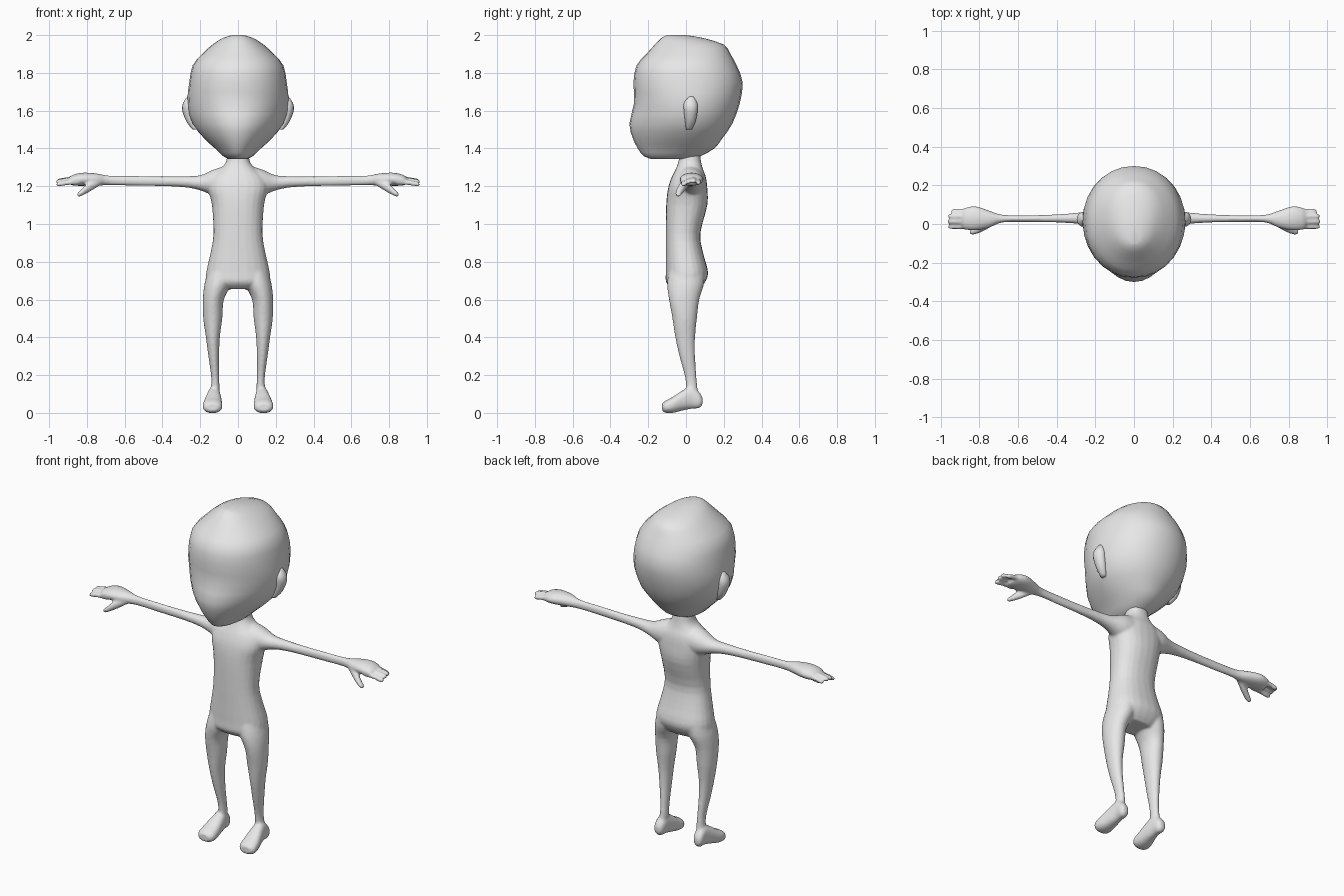
import bpy, bmesh, math

skin = bpy.data.materials.new("plain_grey")
skin.diffuse_color = (0.8, 0.8, 0.8, 1)


def spline(rows, steps):
    """Insert Catmull-Rom rows between the given cross-sections."""
    out = []
    for i in range(len(rows) - 1):
        p0, p1, p2, p3 = (rows[max(i - 1, 0)], rows[i], rows[i + 1],
                          rows[min(i + 2, len(rows) - 1)])
        for s in range(steps):
            t = s / steps
            out.append([0.5 * (2 * b + (c - a) * t + (2 * a - 5 * b + 4 * c - d) * t * t
                               + (3 * b - a - 3 * c + d) * t ** 3)
                        for a, b, c, d in zip(p0, p1, p2, p3)])
    return out + [list(rows[-1])]


def loft(bm, rows, axis, side=1, steps=3, n=24, power=2.0):
    """Closed skin over rounded sections: (position, a min, a max, b min, b max)."""
    rings = []
    for pos, a0, a1, b0, b1 in spline(rows, steps):
        ring = []
        for k in range(n):
            ang = 2 * math.pi * k / n
            c, s = math.cos(ang), math.sin(ang)
            a = (a0 + a1) / 2 + (a1 - a0) / 2 * math.copysign(abs(c) ** (2 / power), c)
            b = (b0 + b1) / 2 + (b1 - b0) / 2 * math.copysign(abs(s) ** (2 / power), s)
            x, y, z = {"x": (pos, a, b), "y": (a, pos, b), "z": (a, b, pos)}[axis]
            ring.append(bm.verts.new((x * side, y, z)))
        rings.append(ring)
    for r, q in zip(rings, rings[1:]):
        for k in range(n):
            bm.faces.new((r[k], r[(k + 1) % n], q[(k + 1) % n], q[k]))
    for ring in (rings[0], rings[-1]):
        bm.faces.new(ring)


def finish(bm, name):
    bmesh.ops.recalc_face_normals(bm, faces=bm.faces)
    for f in bm.faces:
        f.smooth = True
    me = bpy.data.meshes.new(name)
    bm.to_mesh(me)
    bm.free()
    me.materials.append(skin)
    ob = bpy.data.objects.new(name, me)
    bpy.context.collection.objects.link(ob)
    return ob


# Head: skull, brow and muzzle in one skin
head = [(2.0, 0.03, -0.10, 0.0), (1.985, 0.08, -0.13, 0.09), (1.95, 0.135, -0.165, 0.20),
        (1.90, 0.19, -0.21, 0.235), (1.84, 0.24, -0.262, 0.268), (1.75, 0.258, -0.278, 0.30),
        (1.64, 0.268, -0.275, 0.285), (1.53, 0.245, -0.30, 0.245), (1.45, 0.18, -0.28, 0.19),
        (1.40, 0.125, -0.255, 0.15), (1.36, 0.085, -0.225, 0.08), (1.343, 0.05, -0.18, 0.03)]
bm = bmesh.new()
loft(bm, [(z, -w, w, f, b) for z, w, f, b in head], "z", steps=2, n=28, power=2.1)
for v in bm.verts:  # narrow the muzzle towards the front
    low = min(max((1.72 - v.co.z) / 0.2, 0), 1)
    v.co.x *= 1 - 0.25 * low * min(max(-v.co.y / 0.28, 0), 1)
finish(bm, "head")

# Ears: small tapered flaps
for side, label in ((1, "left"), (-1, "right")):
    bm = bmesh.new()
    loft(bm, [(1.675, 0.25, 0.268, 0.015, 0.04), (1.64, 0.235, 0.291, -0.012, 0.06),
              (1.60, 0.23, 0.295, -0.012, 0.062), (1.54, 0.22, 0.272, -0.005, 0.05),
              (1.50, 0.21, 0.24, 0.0, 0.03)], "z", side, n=14)
    finish(bm, label + "_ear")

# Body: torso, arms, hands, legs and feet fused into one skin
bm = bmesh.new()
torso = [(1.40, 0.055, -0.03, 0.07), (1.33, 0.063, -0.04, 0.08), (1.29, 0.095, -0.055, 0.09),
         (1.25, 0.14, -0.075, 0.105), (1.19, 0.158, -0.095, 0.113), (1.10, 0.138, -0.105, 0.113),
         (0.95, 0.130, -0.107, 0.076), (0.85, 0.145, -0.107, 0.09), (0.745, 0.168, -0.107, 0.117),
         (0.69, 0.165, -0.105, 0.10), (0.655, 0.12, -0.07, 0.07)]
loft(bm, [(z, -w, w, f, b) for z, w, f, b in torso], "z", power=2.3)

arm = [(0.06, -0.06, 0.10, 1.13, 1.31), (0.13, -0.04, 0.095, 1.15, 1.288),
       (0.20, -0.012, 0.075, 1.178, 1.258), (0.28, 0.0, 0.06, 1.194, 1.253),
       (0.40, 0.008, 0.05, 1.20, 1.252), (0.55, 0.01, 0.045, 1.203, 1.254),
       (0.68, 0.008, 0.048, 1.205, 1.256), (0.75, -0.02, 0.07, 1.203, 1.268),
       (0.82, -0.033, 0.092, 1.202, 1.272), (0.87, -0.03, 0.085, 1.203, 1.262),
       (0.89, -0.02, 0.07, 1.21, 1.25)]
thumb = [(0.73, -0.01, 0.03, 1.205, 1.24), (0.79, -0.042, 0.0, 1.167, 1.22),
         (0.835, -0.057, -0.022, 1.145, 1.178), (0.852, -0.05, -0.03, 1.145, 1.162)]
leg = [(0.76, 0.01, 0.158, -0.09, 0.10), (0.68, 0.035, 0.178, -0.10, 0.095),
       (0.60, 0.075, 0.186, -0.09, 0.07), (0.50, 0.083, 0.184, -0.072, 0.058),
       (0.40, 0.096, 0.170, -0.057, 0.048), (0.30, 0.10, 0.157, -0.035, 0.048),
       (0.20, 0.10, 0.143, -0.008, 0.055), (0.14, 0.098, 0.143, 0.0, 0.06),
       (0.08, 0.10, 0.155, -0.01, 0.07)]
foot = [(0.088, 0.115, 0.145, 0.045, 0.08), (0.07, 0.10, 0.157, 0.025, 0.11),
        (0.03, 0.094, 0.16, 0.022, 0.14), (-0.02, 0.087, 0.172, 0.012, 0.118),
        (-0.07, 0.083, 0.185, 0.0, 0.085), (-0.108, 0.085, 0.186, 0.0, 0.065),
        (-0.126, 0.105, 0.167, 0.01, 0.05)]
fingers = [(-0.014, 1.215, 0.962), (0.013, 1.228, 0.965),
           (0.04, 1.232, 0.962), (0.066, 1.222, 0.945)]
for side in (1, -1):
    loft(bm, arm, "x", side)
    loft(bm, thumb, "x", side, n=12)
    loft(bm, leg, "z", side)
    loft(bm, foot, "y", side, power=2.3)
    for y, z, tip in fingers:
        loft(bm, [(x, y - r, y + r, z + d - r, z + d + r) for x, r, d in
                  ((0.84, 0.016, 0.008), (0.90, 0.0135, 0.004), (tip - 0.012, 0.013, -0.004),
                   (tip, 0.007, -0.006))], "x", side, n=10)
body = finish(bm, "body")
fuse = body.modifiers.new("fuse", "REMESH")
fuse.mode = "VOXEL"
fuse.voxel_size = 0.007
fuse.use_smooth_shade = True
soften = body.modifiers.new("soften", "SMOOTH")
soften.factor = 0.5
soften.iterations = 6
